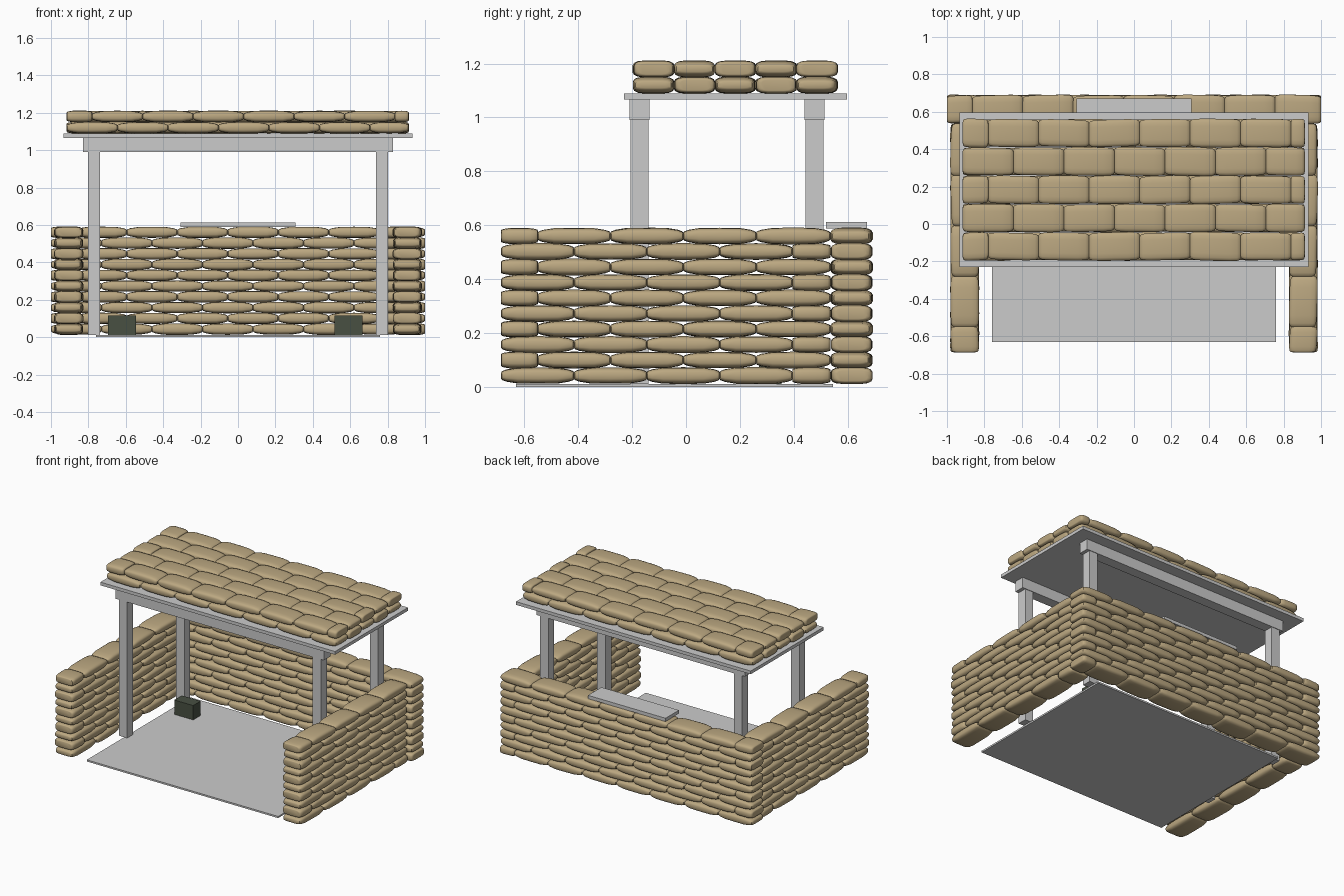
import bpy, bmesh, math, random
from mathutils import Vector

if "Cube" in bpy.data.objects:
    bpy.data.objects.remove(bpy.data.objects["Cube"])

random.seed(4)


def material(name, rgb):
    m = bpy.data.materials.new(name)
    m.diffuse_color = (*rgb, 1)
    m.use_nodes = True
    m.node_tree.nodes["Principled BSDF"].inputs["Base Color"].default_value = m.diffuse_color
    return m


SAND = material("sandbag_cloth", (0.50, 0.39, 0.22))
DARK = material("dark_green", (0.065, 0.08, 0.055))


def box(name, x0, x1, y0, y1, z0, z1, mat=None):
    bm = bmesh.new()
    bmesh.ops.create_cube(bm, size=1)
    for v in bm.verts:
        v.co = Vector((x0 + (v.co.x + .5) * (x1 - x0),
                       y0 + (v.co.y + .5) * (y1 - y0),
                       z0 + (v.co.z + .5) * (z1 - z0)))
    me = bpy.data.meshes.new(name)
    bm.to_mesh(me)
    bm.free()
    ob = bpy.data.objects.new(name, me)
    bpy.context.collection.objects.link(ob)
    if mat:
        me.materials.append(mat)
    return ob


LENGTH, WIDTH, HEIGHT, PITCH = 0.27, 0.152, 0.062, 0.0575
SIDES = 16
# along-length station, width factor, height factor (fractions of half size)
STATIONS = [(-1, .72, .35), (-.97, .88, .55), (-.85, .96, .75), (-.55, 1, .97), (0, 1, 1),
            (.55, 1, .97), (.85, .96, .75), (.97, .88, .55), (1, .72, .35)]


def spow(a, p):
    return math.copysign(abs(a) ** p, a)


def add_bag(bm, a0, a1, across, z, along_x):
    """One filled bag: rounded-box sections swept along its length."""
    mid, half = (a0 + a1) / 2, (a1 - a0) / 2 + .001
    w = WIDTH / 2 * random.uniform(.96, 1.02)
    h = HEIGHT / 2 * random.uniform(.95, 1.02)
    skew = random.uniform(-.004, .004)
    rings = []
    for t, fw, fh in STATIONS:
        if half < .1:      # short bags stay full
            fh = .5 + .5 * fh
        ring = []
        for i in range(SIDES):
            ang = 2 * math.pi * (i + .5) / SIDES
            s = across + skew * t + w * fw * spow(math.cos(ang), .45)
            zz = z + h * fh * spow(math.sin(ang), .55)
            a = mid + half * t
            ring.append(bm.verts.new((a, s, zz) if along_x else (s, a, zz)))
        rings.append(ring)
    for r0, r1 in zip(rings, rings[1:]):
        for i in range(SIDES):
            j = (i + 1) % SIDES
            bm.faces.new((r0[i], r0[j], r1[j], r1[i]))
    bm.faces.new(rings[0])
    bm.faces.new(rings[-1][::-1])


def add_course(bm, start, end, across, z, along_x, half_first):
    """A row of bags, broken-bond: alternate rows start with a half bag."""
    a = start
    step = LENGTH / 2 if half_first else LENGTH
    while a < end - .02:
        b = min(a + step, end)
        if end - b < .05:
            b = end
        add_bag(bm, a, b, across, z, along_x)
        a, step = b, LENGTH


def finish(name, bm):
    bmesh.ops.recalc_face_normals(bm, faces=bm.faces)
    me = bpy.data.meshes.new(name)
    bm.to_mesh(me)
    bm.free()
    me.materials.append(SAND)
    ob = bpy.data.objects.new(name, me)
    bpy.context.collection.objects.link(ob)
    bpy.ops.object.select_all(action='DESELECT')
    ob.select_set(True)
    bpy.context.view_layer.objects.active = ob
    bpy.ops.object.shade_smooth_by_angle(angle=math.radians(45))


# sandbag walls: back, left, right
def wall(name, start, end, across, along_x):
    bm = bmesh.new()
    for k in range(10):
        add_course(bm, start, end, across, .043 + k * PITCH, along_x, k % 2 == 1)
    finish(name, bm)


wall("back_sandbag_wall", -1, 1, .614, True)
wall("left_sandbag_wall", -.685, .535, -.905, False)
wall("right_sandbag_wall", -.685, .535, .905, False)

# roof sandbags: two layers of five rows
bm = bmesh.new()
for layer in range(2):
    for row in range(5):
        add_course(bm, -.915, .912, -.12 + row * .1515, 1.12 + layer * .06,
                   True, (row + layer) % 2 == 1)
finish("roof_sandbags", bm)

# floor, roof board and firing-slot sill
box("floor_slab", -.76, .76, -.63, .545, 0, .012)
box("roof_board", -.932, .932, -.23, .597, 1.066, 1.089)
box("sill_plank", -.308, .308, .52, .672, .588, .612)

# posts and beams
for row, y in (("front", -.172), ("back", .477)):
    box(row + "_beam", -.828, .828, y - .037, y + .037, .99, 1.066)
    for side, x in (("left", -.77), ("right", .77)):
        box(f"{row}_{side}_post", x - .033, x + .033, y - .033, y + .033, .012, .99)

# ammunition boxes
for side, x in (("left", -.62), ("right", .59)):
    box(side + "_supply_box", x - .075, x + .075, .27, .355, .012, .115, DARK)
